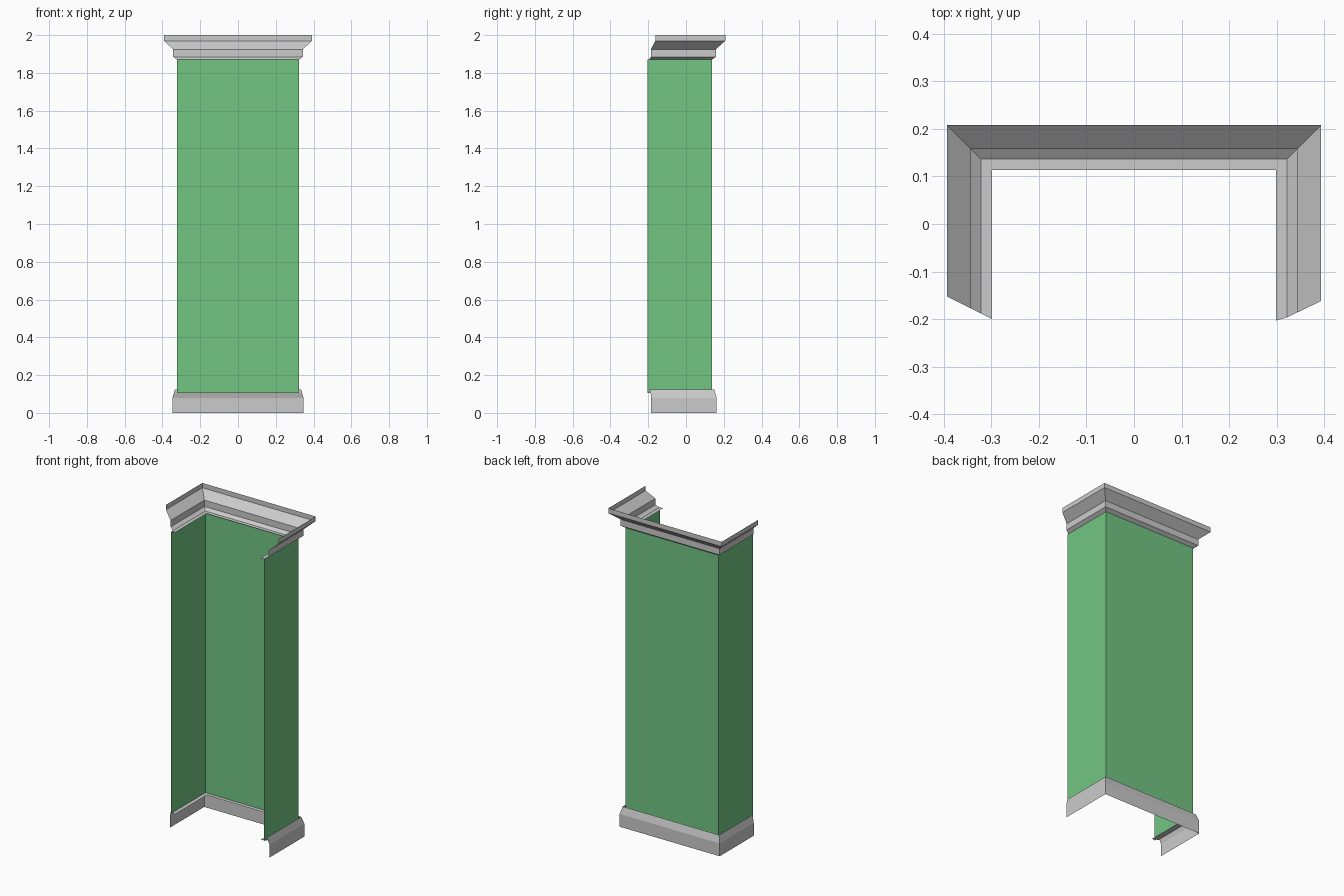
import bpy
import bmesh

cube = bpy.data.objects.get("Cube")
if cube:
    bpy.data.objects.remove(cube, do_unlink=True)

WALL_X, WALL_BACK, WALL_FRONT = 0.322, 0.137, -0.203


def make_material(name, color):
    mat = bpy.data.materials.new(name)
    mat.use_nodes = True
    mat.diffuse_color = color
    mat.node_tree.nodes["Principled BSDF"].inputs["Base Color"].default_value = color
    return mat


def sweep(name, profile, mat, end_slopes=(0, 0), end_y=(WALL_FRONT, WALL_FRONT)):
    """Run a profile of (outward offset, height) round the open U of the walls."""
    bm = bmesh.new()
    rows = []
    for d, z in profile:
        x, y = WALL_X + d, WALL_BACK + d
        left_end = max(WALL_FRONT, end_y[0] + end_slopes[0] * d)
        right_end = max(WALL_FRONT, end_y[1] + end_slopes[1] * d)
        path = [(x, left_end), (x, y), (-x, y), (-x, right_end)]
        rows.append([bm.verts.new((px, py, z)) for px, py in path])
    for low, high in zip(rows, rows[1:]):
        for i in range(3):
            bm.faces.new((low[i], low[i + 1], high[i + 1], high[i]))
    mesh = bpy.data.meshes.new(name)
    bm.to_mesh(mesh)
    bm.free()
    mesh.materials.append(mat)
    obj = bpy.data.objects.new(name, mesh)
    bpy.context.collection.objects.link(obj)
    return obj


green = make_material("wall green", (0.17, 0.56, 0.225, 1))
grey = make_material("trim grey", (0.6, 0.6, 0.6, 1))

# Three thin wall panels, open at the front
sweep("wall_panels", [(0, 0.105), (0, 1.87)], green)

# Mouldings with inner lips and slanted front ends
slopes, ends = (0.48, 0.5), (-0.196, -0.188)
sweep("base_moulding",
      [(0.025, 0), (0.025, 0.08), (0.012, 0.125), (0.012, 0.105), (-0.024, 0.105)],
      grey, slopes, ends)
sweep("cornice_moulding",
      [(-0.024, 1.87), (0, 1.87), (0.021, 1.885), (0.021, 1.925),
       (0.071, 1.97), (0.071, 2.0)],
      grey, slopes, ends)
